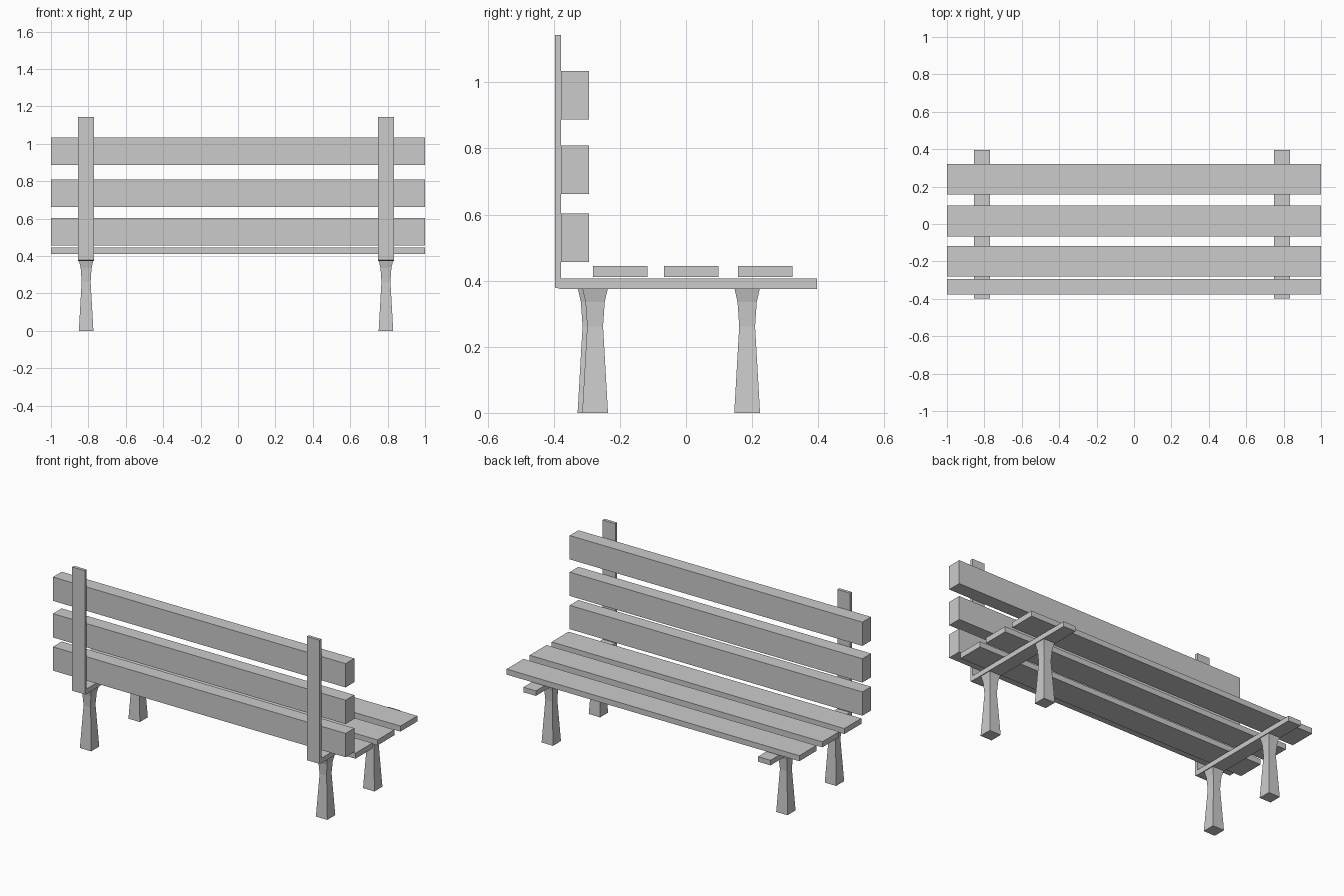
import bpy, bmesh

if "Cube" in bpy.data.objects:
    bpy.data.objects.remove(bpy.data.objects["Cube"])


def mesh_object(name, bm):
    bmesh.ops.recalc_face_normals(bm, faces=bm.faces)
    mesh = bpy.data.meshes.new(name)
    bm.to_mesh(mesh)
    bm.free()
    obj = bpy.data.objects.new(name, mesh)
    bpy.context.collection.objects.link(obj)
    return obj


def slat(name, y0, y1, z0, z1):
    bm = bmesh.new()
    bmesh.ops.create_cube(bm, size=1)
    for v in bm.verts:
        v.co = (v.co.x * 2, y0 + (v.co.y + 0.5) * (y1 - y0), z0 + (v.co.z + 0.5) * (z1 - z0))
    return mesh_object(name, bm)


def bracket(name, x, width=0.086):
    # L-shaped side profile: seat rail and back post in one piece
    profile = [(-0.397, 0.379), (-0.378, 0.375), (0.396, 0.375), (0.396, 0.406),
               (-0.378, 0.406), (-0.378, 1.143), (-0.397, 1.143)]
    bm = bmesh.new()
    face = bm.faces.new([bm.verts.new((x - width / 2, y, z)) for y, z in profile])
    ext = bmesh.ops.extrude_face_region(bm, geom=[face])["geom"]
    bmesh.ops.translate(bm, vec=(width, 0, 0),
                        verts=[g for g in ext if isinstance(g, bmesh.types.BMVert)])
    return mesh_object(name, bm)


def leg(name, x, y):
    # Square section, waisted near the top: (height, half width)
    rings = [(0, 0.039), (0.262, 0.024), (0.335, 0.029), (0.375, 0.038)]
    bm = bmesh.new()
    loops = [[bm.verts.new((x + sx * h, y + sy * h, z))
              for sx, sy in ((-1, -1), (1, -1), (1, 1), (-1, 1))] for z, h in rings]
    for low, high in zip(loops, loops[1:]):
        for i in range(4):
            j = (i + 1) % 4
            bm.faces.new((low[i], low[j], high[j], high[i]))
    bm.faces.new(loops[0])
    bm.faces.new(loops[-1])
    return mesh_object(name, bm)


# Back slats
for i, z in enumerate((0.457, 0.662, 0.888)):
    slat(f"back_slat_{i + 1}", -0.378, -0.293, z, z + 0.147)

# Seat slats
for i, y in enumerate((-0.282, -0.067, 0.157)):
    slat(f"seat_slat_{i + 1}", y, y + 0.165, 0.411, 0.445)

# Brackets and legs on each side
for side, x, rear_y in (("left", -0.812, -0.289), ("right", 0.791, -0.275)):
    bracket(f"{side}_bracket", x)
    leg(f"{side}_post_leg", x, rear_y)
    leg(f"{side}_seat_edge_leg", x, 0.185)
